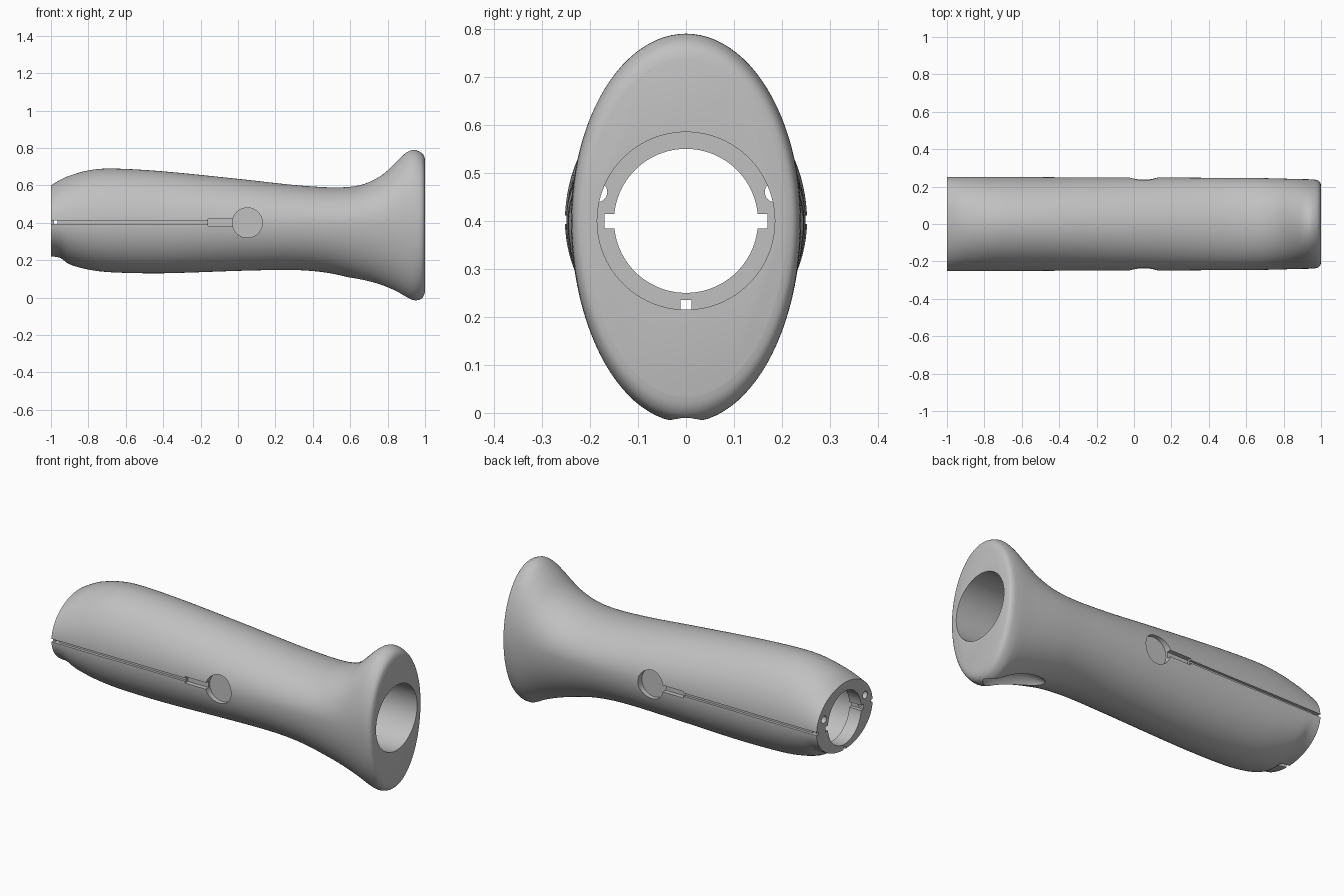
import bpy
import bmesh
import math
from mathutils import Vector, Matrix

old = bpy.data.objects.get("Cube")
if old:
    bpy.data.objects.remove(old, do_unlink=True)

AXIS_Z = 0.4
SIDES = 96

grey = bpy.data.materials.new("plain_grey")
grey.use_nodes = True
colour = (0.53, 0.53, 0.53, 1)
grey.diffuse_color = colour
grey.node_tree.nodes["Principled BSDF"].inputs["Base Color"].default_value = colour


def make_object(name, bm):
    bmesh.ops.recalc_face_normals(bm, faces=bm.faces[:])
    mesh = bpy.data.meshes.new(name)
    bm.to_mesh(mesh)
    bm.free()
    mesh.materials.append(grey)
    obj = bpy.data.objects.new(name, mesh)
    bpy.context.collection.objects.link(obj)
    return obj


def smooth_path(points, steps):
    """Catmull-Rom interpolation through the section list."""
    pts = [Vector(p) for p in points]
    result = []
    for i in range(len(pts) - 1):
        a, b = pts[i], pts[i + 1]
        before = pts[max(i - 1, 0)]
        after = pts[min(i + 2, len(pts) - 1)]
        for s in range(steps):
            t = s / steps
            result.append(0.5 * (2 * a + (b - before) * t
                          + (2 * before - 5 * a + 4 * b - after) * t ** 2
                          + (3 * a - before - 3 * b + after) * t ** 3))
    return result + [pts[-1]]


# Grip body: sections as x, top, bottom, half width
sections = [
    (-1, .6, .22, .252), (-.95, .63, .212, .252), (-.9, .652, .178, .252),
    (-.8, .68, .15, .252), (-.67, .69, .135, .252), (-.4, .675, .13, .25),
    (0, .635, .143, .25), (.25, .607, .148, .248), (.4, .594, .142, .247),
    (.52, .589, .125, .246), (.62, .595, .1, .246), (.7, .617, .077, .245),
    (.78, .663, .048, .243), (.85, .73, .017, .241), (.9, .775, -.008, .24),
    (.94, .79, -.02, .239), (.975, .778, -.01, .236), (.993, .76, .01, .226),
    (1, .738, .035, .208),
]
bm = bmesh.new()
rings = []
for x, top, bottom, width in smooth_path(sections, 4):
    ring = []
    for i in range(SIDES):
        a = math.tau * i / SIDES
        height = top - AXIS_Z if math.sin(a) > 0 else AXIS_Z - bottom
        ring.append(bm.verts.new((x, width * math.cos(a),
                                  AXIS_Z + height * math.sin(a))))
    rings.append(ring)
for r1, r2 in zip(rings, rings[1:]):
    for i in range(SIDES):
        j = (i + 1) % SIDES
        bm.faces.new((r1[i], r1[j], r2[j], r2[i]))
bm.faces.new(rings[0])
bm.faces.new(rings[-1])
grip = make_object("grip_body", bm)


def cut(cutter):
    mod = grip.modifiers.new("cut", 'BOOLEAN')
    mod.operation = 'DIFFERENCE'
    mod.solver = 'EXACT'
    mod.object = cutter
    cutter.hide_render = True
    bpy.context.view_layer.objects.active = grip
    bpy.ops.object.modifier_apply(modifier=mod.name)
    bpy.data.objects.remove(cutter, do_unlink=True)


def cut_box(low, high):
    low, high = Vector(low), Vector(high)
    bm = bmesh.new()
    bmesh.ops.create_cube(bm, size=1, matrix=Matrix.Translation((low + high) / 2)
                          @ Matrix.Diagonal((high - low).to_4d()))
    cut(make_object("box_cutter", bm))


def cut_cylinder(start, end, radius, sides):
    start, end = Vector(start), Vector(end)
    turn = (end - start).to_track_quat('Z', 'Y').to_matrix().to_4x4()
    bm = bmesh.new()
    bmesh.ops.create_cone(bm, cap_ends=True, segments=sides, radius1=radius,
                          radius2=radius, depth=(end - start).length,
                          matrix=Matrix.Translation((start + end) / 2) @ turn)
    cut(make_object("round_cutter", bm))


# Main bore and the narrower hole through the end wall
cut_cylinder((-.925, 0, AXIS_Z), (1.1, 0, AXIS_Z), .185, SIDES)
cut_cylinder((-1.1, 0, AXIS_Z), (-.8, 0, AXIS_Z), .15, SIDES)

# Notches in the end wall
cut_box((-1.1, -.17, .384), (-.9, .17, .414))
cut_box((-1.1, -.011, .19), (-.9, .011, .235))

for side in (-1, 1):
    def side_box(x1, x2, inner, z1, z2):
        y = sorted((side * inner, side * .4))
        cut_box((x1, y[0], z1), (x2, y[1], z2))

    # Long groove, its wide end and the cross opening in each flank
    side_box(-1.1, -.15, .236, .394, .411)
    side_box(-.16, .02, .224, .383, .42)
    side_box(-.985, -.965, .16, .394, .411)
    # Round button recess
    cut_cylinder((.05, side * .212, AXIS_Z), (.05, side * .4, AXIS_Z), .08, 64)
    # Small screw hole in the end wall
    cut_cylinder((-1.1, side * .185, .46), (-.9, side * .185, .46), .021, 32)

# Scooped pocket under the flare
bm = bmesh.new()
bmesh.ops.create_uvsphere(bm, u_segments=48, v_segments=24, radius=1,
                          matrix=Matrix.Translation((.77, 0, .035))
                          @ Matrix.Rotation(.25, 4, 'Y')
                          @ Matrix.Diagonal((.21, .075, .085, 1)))
cut(make_object("pocket_cutter", bm))

# Smooth shading with crisp cut edges
bpy.ops.object.select_all(action='DESELECT')
grip.select_set(True)
bpy.context.view_layer.objects.active = grip
bpy.ops.object.shade_smooth_by_angle(angle=math.radians(35))
